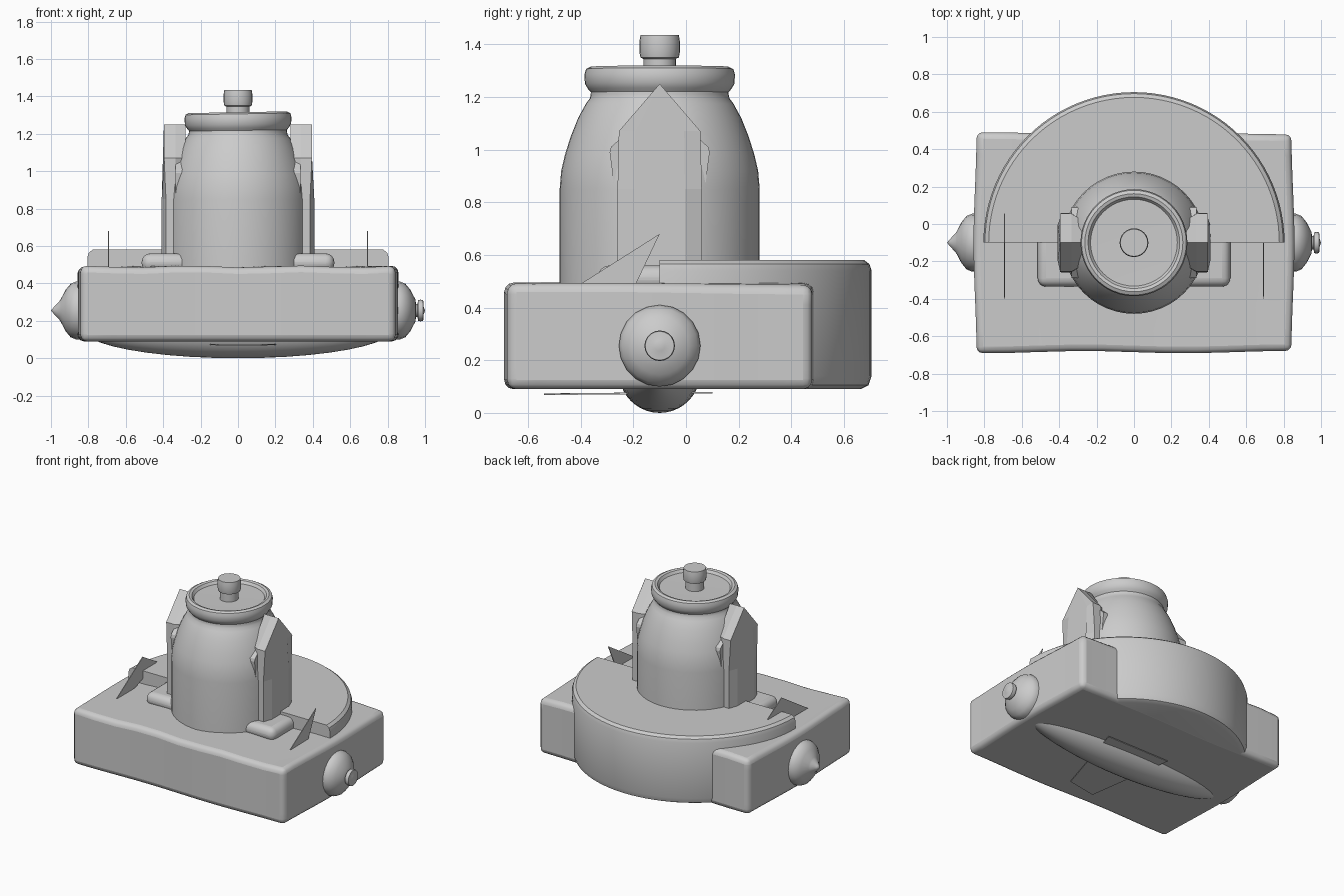
import bpy, bmesh
from math import sin, cos, pi, radians
from mathutils import Vector, Matrix

old = bpy.data.objects.get("Cube")
if old:
    bpy.data.objects.remove(old, do_unlink=True)

grey = bpy.data.materials.new("light grey")
grey.use_nodes = True
COLOUR = (0.6, 0.6, 0.6, 1)
grey.diffuse_color = COLOUR
grey.node_tree.nodes["Principled BSDF"].inputs["Base Color"].default_value = COLOUR
CY = -0.1  # depth of the jar and drum axis


def finish(name, bm, bevel=0, segments=3, smooth=True):
    bmesh.ops.recalc_face_normals(bm, faces=bm.faces)
    mesh = bpy.data.meshes.new(name)
    bm.to_mesh(mesh)
    bm.free()
    mesh.materials.append(grey)
    ob = bpy.data.objects.new(name, mesh)
    bpy.context.collection.objects.link(ob)
    if bevel:
        mod = ob.modifiers.new("rounded edges", "BEVEL")
        mod.width, mod.segments = bevel, segments
        mod.limit_method, mod.angle_limit = "ANGLE", radians(40)
    if smooth:
        bpy.ops.object.select_all(action="DESELECT")
        bpy.context.view_layer.objects.active = ob
        ob.select_set(True)
        bpy.ops.object.shade_smooth_by_angle(angle=radians(35))
    return ob


def lathe(name, profile, steps=48, matrix=None):
    """Revolve (radius, height) points around z, then place the result."""
    bm = bmesh.new()
    verts = [bm.verts.new((r, 0, z)) for r, z in profile]
    edges = [bm.edges.new(pair) for pair in zip(verts, verts[1:])]
    bmesh.ops.spin(bm, geom=verts + edges, axis=(0, 0, 1), cent=(0, 0, 0),
                   angle=2 * pi, steps=steps)
    bmesh.ops.remove_doubles(bm, verts=bm.verts, dist=0.0005)
    bm.transform(matrix or Matrix.Translation((0, CY, 0)))
    return finish(name, bm)


def prism(name, points, offset, **kw):
    """Extrude a flat outline of 3D points along an offset."""
    bm = bmesh.new()
    face = bm.faces.new([bm.verts.new(p) for p in points])
    new = bmesh.ops.extrude_face_region(bm, geom=[face])["geom"]
    bmesh.ops.translate(bm, vec=offset,
                        verts=[v for v in new if isinstance(v, bmesh.types.BMVert)])
    if "face" not in [f for f in bm.faces] and not face.is_valid:
        bmesh.ops.holes_fill(bm, edges=bm.edges)
    return finish(name, bm, **kw)


def box(name, low, high, **kw):
    x, y, z = low
    X, Y, Z = high
    return prism(name, [(x, y, z), (X, y, z), (X, Y, z), (x, Y, z)],
                 (0, 0, Z - z), **kw)


# Base: a rounded slab with slightly uneven sides
bm = bmesh.new()
bmesh.ops.create_cube(bm, size=1)
bmesh.ops.subdivide_edges(bm, edges=bm.edges, cuts=9, use_grid_fill=True)
for v in bm.verts:
    a, b, c = v.co * 2
    v.co = Vector((a * (0.85 + 0.008 * cos(pi * b)),
                   CY + b * (0.585 + 0.006 * sin(5 * a)),
                   0.29 + c * 0.2))
    if c > 0.99:
        v.co.z += 0.005 * sin(9 * a + 2 * b)
finish("base", bm, bevel=0.035)

# Half-round drum behind the jar
arc = [(0.805 * cos(pi * i / 48), CY + 0.805 * sin(pi * i / 48)) for i in range(49)]
bm = bmesh.new()
rings = []
for scale, z in ((0.95, 0.091), (0.985, 0.105), (1, 0.14),
                 (1, 0.54), (0.99, 0.565), (0.965, 0.58)):
    rings.append([bm.verts.new((x * scale, CY + (y - CY) * scale, z)) for x, y in arc])
for low, high in zip(rings, rings[1:]):
    for i in range(48):
        bm.faces.new((low[i], low[i + 1], high[i + 1], high[i]))
    bm.faces.new((low[0], high[0], high[-1], low[-1]))
bm.faces.new(rings[0])
bm.faces.new(rings[-1])
finish("drum", bm)

# Jar body
lathe("jar", [(0, 0.45), (0.38, 0.45), (0.38, 0.85), (0.374, 0.92), (0.36, 0.98),
              (0.338, 1.05), (0.31, 1.12), (0.28, 1.175), (0.265, 1.195),
              (0.262, 1.21), (0.26, 1.25), (0, 1.25)])

# Dished lid with a rolled rim, and its knob
tilt = Matrix.Translation((0, CY, 1.27)) @ Matrix.Rotation(radians(-1), 4, "Y")
lathe("lid", [(0, -0.03), (0.255, -0.06), (0.272, -0.04), (0.284, -0.02),
              (0.286, 0.015), (0.28, 0.036), (0.262, 0.045), (0.245, 0.04),
              (0.232, 0.022), (0, 0.018)], matrix=tilt)
lathe("knob", [(0, 1.28), (0.062, 1.28), (0.062, 1.345), (0.073, 1.35),
               (0.077, 1.37), (0.077, 1.41), (0.073, 1.435), (0, 1.435)], steps=24)

for side, word in ((1, "left"), (-1, "right")):
    # Pointed side panel, bulging outwards
    bm = bmesh.new()
    layers = []
    for x, grow, lean in ((0.28, 0.8, 0), (0.325, 1, 0.01), (0.385, 1, 0.01), (0.408, 0.6, -0.012)):
        ring = []
        for dy, z in ((-0.16, 0.48), (0.16, 0.48), (0.16, 0.85), (0.155, 1.07),
                      (0, 1.25), (-0.155, 1.07), (-0.16, 0.85)):
            shift = lean if z > 1 else 0
            ring.append(bm.verts.new((side * (x + shift), CY + dy * grow, z)))
        layers.append(ring)
    for low, high in zip(layers, layers[1:]):
        for i in range(7):
            j = (i + 1) % 7
            bm.faces.new((low[i], low[j], high[j], high[i]))
    bm.faces.new(layers[0])
    bm.faces.new(layers[-1])
    finish(word + "_panel", bm, smooth=False)

    # Tapered lugs on the panel edges
    for way, end in ((-1, "front"), (1, "back")):
        outline = [(side * 0.295, CY + way * d, z) for d, z in
                   ((0.14, 0.7), (0.165, 0.8), (0.19, 0.99), (0.185, 1.01), (0.14, 1.05))]
        prism(f"{word}_{end}_lug", outline, (side * 0.04, 0, 0), smooth=False)

    # Rounded foot pad
    inner, outer = sorted((side * 0.25, side * 0.515))
    box(word + "_foot_pad", (inner, -0.335, 0.46), (outer, 0.05, 0.56),
        bevel=0.045, segments=4)

    # Dome on the side of the base, blunt on one side and pointed on the other
    dome = [(0, 0.8), (0.155, 0.8), (0.155, 0.865), (0.143, 0.895),
            (0.11, 0.922), (0.06, 0.948)]
    if side > 0:
        dome += [(0.035, 0.952), (0.035, 0.96), (0.055, 0.963), (0.058, 0.975),
                 (0.055, 0.99), (0.02, 0.993), (0, 1)]
    else:
        dome += [(0.05, 0.955), (0.018, 0.985), (0, 1)]
    turn = Matrix.Translation((0, CY, 0.255)) @ Matrix.Rotation(side * pi / 2, 4, "Y")
    lathe(word + "_dome", dome, steps=20, matrix=turn)

    # Thin slanted fin
    fin = [(-0.4, 0.49), (-0.1, 0.68), (-0.19, 0.49)]
    if side < 0:
        fin.insert(2, (0.06, 0.585))
    prism(word + "_fin", [(side * 0.695, y, z) for y, z in fin],
          (-side * 0.005, 0, 0), smooth=False)

# Long rounded keel underneath
bm = bmesh.new()
bmesh.ops.create_uvsphere(bm, u_segments=40, v_segments=20, radius=1)
bm.transform(Matrix.Translation((0, CY, 0.155)) @ Matrix.Diagonal((0.83, 0.155, 0.155, 1)))
finish("keel", bm)

# Thin sheet under the base
prism("under_sheet", [(-0.1, -0.54, 0.068), (0.12, -0.5, 0.068),
                      (0.3, 0.1, 0.074), (-0.2, 0.1, 0.074)], (0, 0, 0.006), smooth=False)
